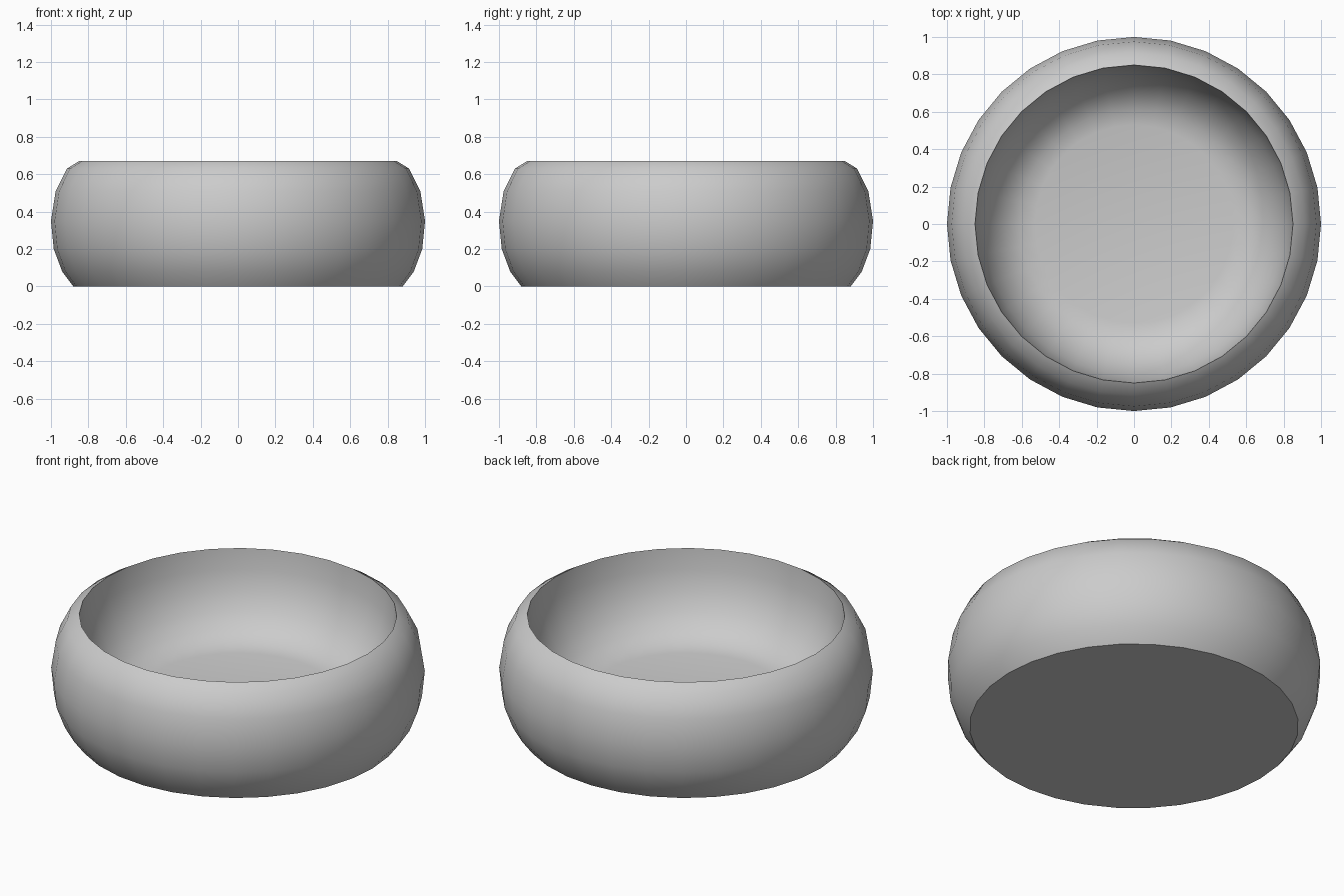
import bpy, bmesh, math

if "Cube" in bpy.data.objects:
    bpy.data.objects.remove(bpy.data.objects["Cube"])

SEGMENTS = 32


def lathe(name, profile):
    """Revolve an (r, z) profile around z and cap both ends."""
    bm = bmesh.new()
    rings = []
    for r, z in profile:
        rings.append([bm.verts.new((r * math.cos(2 * math.pi * i / SEGMENTS),
                                    r * math.sin(2 * math.pi * i / SEGMENTS), z))
                      for i in range(SEGMENTS)])
    for a, b in zip(rings, rings[1:]):
        for i in range(SEGMENTS):
            j = (i + 1) % SEGMENTS
            bm.faces.new((a[i], a[j], b[j], b[i]))
    bm.faces.new(rings[0][::-1])
    bm.faces.new(rings[-1])
    bmesh.ops.recalc_face_normals(bm, faces=bm.faces[:])
    mesh = bpy.data.meshes.new(name)
    bm.to_mesh(mesh)
    bm.free()
    obj = bpy.data.objects.new(name, mesh)
    bpy.context.collection.objects.link(obj)
    bpy.context.view_layer.objects.active = obj
    obj.select_set(True)
    bpy.ops.object.shade_smooth_by_angle(angle=math.radians(40))
    return obj


# Bulging outer wall, from flat base up to the sharp rim
outer = [(0.88, 0), (0.94, 0.08), (0.985, 0.2), (1.0, 0.35),
         (0.975, 0.51), (0.915, 0.63), (0.85, 0.67)]

# Rounded hollow: vertical at the rim, easing into a flat floor
FLOOR_R, FLOOR_Z, STEPS = 0.53, 0.20, 6
inner = []
for k in range(1, STEPS + 1):
    t = math.pi / 2 * k / STEPS
    inner.append((FLOOR_R + (0.85 - FLOOR_R) * math.cos(t),
                  0.67 - (0.67 - FLOOR_Z) * math.sin(t)))

lathe("bowl", outer + inner)
